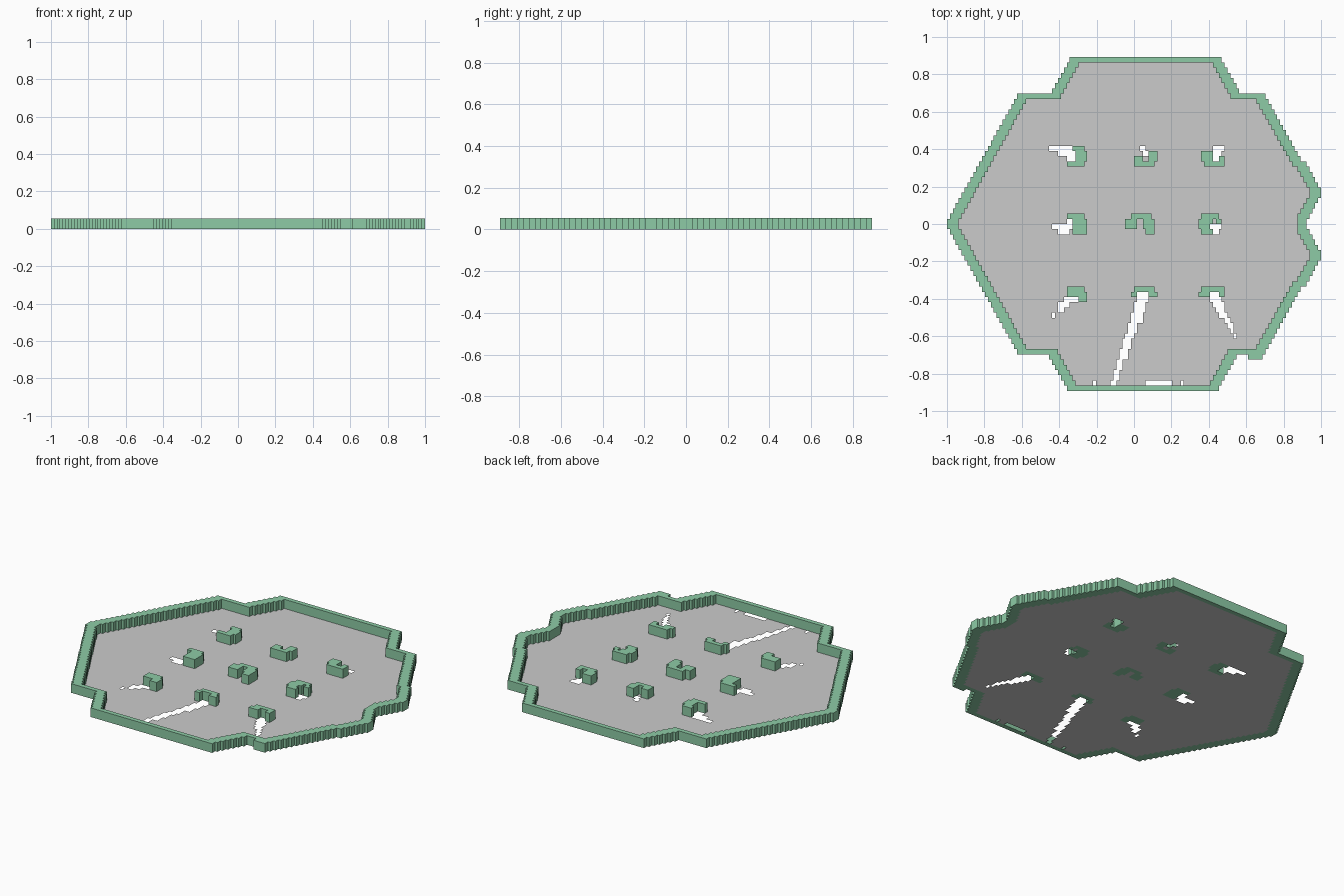
import bpy, bmesh

if "Cube" in bpy.data.objects:
    bpy.data.objects.remove(bpy.data.objects["Cube"])

ROWS, COLS = 64, 128
W, H, TOP = 2 / COLS, 1.784 / ROWS, 0.055
wall, pillar, floor, hole = set(), set(), set(), set()


# Outline of the room: first and one-past-last column of each row
def span(j):
    if j < 7:
        return 42 - j, 94 + j
    if j > 56:
        return j - 22, 156 - j
    d = min(abs(j - 25.5), abs(j - 37.5))
    return int(abs(j - 31.5) - 0.5), min(COLS, round(128.5 - 1.08 * d))


for j in range(ROWS):
    near = [span(k) for k in (j - 1, j, j + 1) if 0 <= k < ROWS]
    a, b = span(j)
    lo = max(n[0] for n in near) + 3
    hi = min(n[1] for n in near) - 3
    for i in range(a, b):
        inside = 0 < j < ROWS - 1 and lo <= i < hi
        (floor if inside else wall).add((i, j))
wall |= {(i, 57) for i in range(103, 108)}

# Pillars: # is raised, a space is a gap in the floor, a dot is floor
SPRITES = [
    (35, 17, ["        ####", "...      ####", "......   ####", "......######"]),
    (63, 17, ["...  ", "....  ###", ".###..###", ".#######"]),
    (86, 17, [".....    ", ".####   ", ".####  ##", "..#######"]),
    (36, 30, [".....######", ".....  #####", "       #####.", "..    .#####"]),
    (61, 30, ["..#######", "####..####", "####..####", ".......###"]),
    (86, 30, [".######", "#####.##", "####    ", ".####  "]),
    (41, 44, ["######", "#######", "    ###"]),
    (63, 44, [".#######", "##    ###", "..    "]),
    (86, 44, [".########", "####   ##", "....    "]),
]
for ci, cj, lines in SPRITES:
    for j, line in enumerate(lines):
        for i, ch in enumerate(line):
            if ch == "#":
                pillar.add((ci + i, cj + j))
            elif ch == " ":
                hole.add((ci + i, cj + j))


# Tapering diagonal gaps in the floor
def slash(j0, j1, c0, c1, w0, w1):
    for j in range(j0, j1 + 1):
        t = (j - j0) / (j1 - j0)
        c, w = c0 + (c1 - c0) * t, w0 + (w1 - w0) * t
        start = round(c - w / 2)
        hole.update((i, j) for i in range(start, start + max(1, round(w))))


slash(46, 49, 42, 37, 5, 1)
slash(46, 62, 66.7, 57.3, 4, 2)
slash(46, 53, 92, 98.5, 4, 1)
hole |= {(100, 56), (50, 62), (80, 62)} | {(i, 62) for i in range(68, 77)}
floor -= hole | pillar


def make(name, cells, height, mat=None):
    bm = bmesh.new()

    def quad(*pts):
        bm.faces.new([bm.verts.new((-1 + i * W, 0.892 - j * H, z)) for i, j, z in pts])

    for i, j in cells:
        l, r, t, b = i, i + 1, j, j + 1
        quad((l, b, height), (r, b, height), (r, t, height), (l, t, height))
        if height == 0:
            continue
        quad((l, t, 0), (r, t, 0), (r, b, 0), (l, b, 0))
        sides = [((0, 1), (l, b), (r, b)), ((1, 0), (r, b), (r, t)),
                 ((0, -1), (r, t), (l, t)), ((-1, 0), (l, t), (l, b))]
        for (di, dj), p, q in sides:
            if (i + di, j + dj) not in cells:
                quad((*p, 0), (*q, 0), (*q, height), (*p, height))
    bmesh.ops.remove_doubles(bm, verts=bm.verts, dist=1e-4)
    me = bpy.data.meshes.new(name)
    bm.to_mesh(me)
    bm.free()
    if mat:
        me.materials.append(mat)
    ob = bpy.data.objects.new(name, me)
    bpy.context.collection.objects.link(ob)


green = bpy.data.materials.new("wall_green")
green.diffuse_color = (0.27, 0.6, 0.38, 1)
green.use_nodes = True
green.node_tree.nodes["Principled BSDF"].inputs["Base Color"].default_value = green.diffuse_color

make("outer_wall", wall, TOP, green)
make("pillars", pillar, TOP, green)
make("floor", floor, 0)
